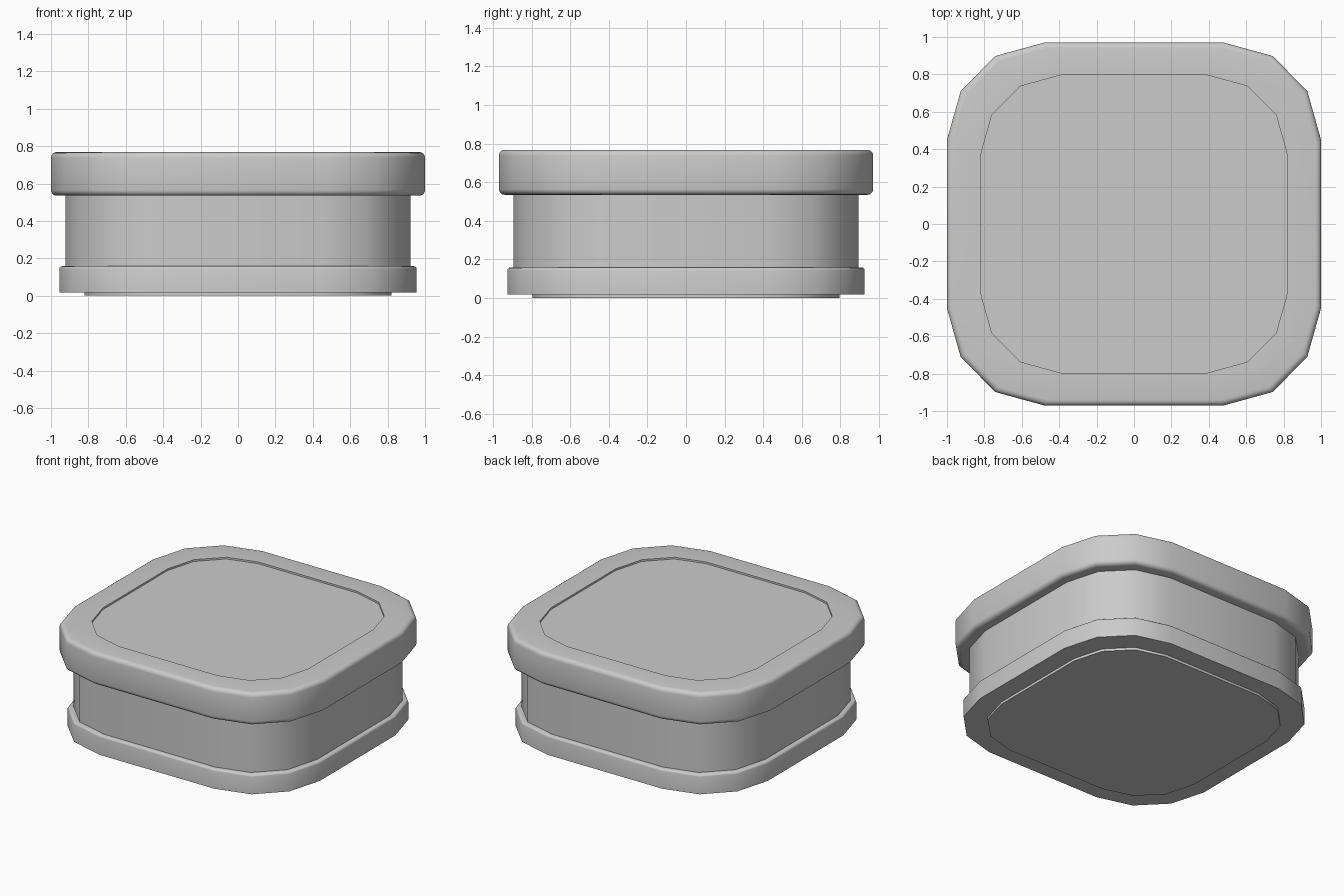
import bpy, bmesh, math

if "Cube" in bpy.data.objects:
    bpy.data.objects.remove(bpy.data.objects["Cube"])

# One quarter of the rounded-square outline, mirrored to 16 points
QUARTER = [(1.0, 0.45), (0.927, 0.71), (0.742, 0.898), (0.48, 0.97)]
OUTLINE = (QUARTER
           + [(-x, y) for x, y in reversed(QUARTER)]
           + [(-x, -y) for x, y in QUARTER]
           + [(x, -y) for x, y in reversed(QUARTER)])


def stack(name, rings):
    """Loft the outline through (scale, height) rings and cap both ends."""
    bm = bmesh.new()
    loops = [[bm.verts.new((x * s, y * s, z)) for x, y in OUTLINE] for s, z in rings]
    n = len(OUTLINE)
    for low, high in zip(loops, loops[1:]):
        for i in range(n):
            j = (i + 1) % n
            bm.faces.new((low[i], low[j], high[j], high[i]))
    bm.faces.new(loops[0][::-1])
    bm.faces.new(loops[-1])
    bmesh.ops.recalc_face_normals(bm, faces=bm.faces)
    mesh = bpy.data.meshes.new(name)
    bm.to_mesh(mesh)
    bm.free()
    obj = bpy.data.objects.new(name, mesh)
    bpy.context.collection.objects.link(obj)
    bpy.context.view_layer.objects.active = obj
    obj.select_set(True)
    bpy.ops.object.shade_smooth_by_angle(angle=math.radians(40))
    obj.select_set(False)
    return obj


def arc(scale, z, r, start, end, steps=4):
    """Rounded rim: quarter arc of radius r centred at (scale, z)."""
    angles = [math.radians(start + (end - start) * i / steps) for i in range(steps + 1)]
    return [(scale + r * math.cos(a), z + r * math.sin(a)) for a in angles]


# Base with a thin foot pad below
stack("base", [(0.82, 0.0), (0.82, 0.018), (0.955, 0.018)]
      + arc(0.94, 0.143, 0.015, 0, 90, 3) + [(0.92, 0.158)])

# Straight body wall
stack("body", [(0.922, 0.15), (0.922, 0.54)])

# Lid with rounded rims and a shallow recessed top panel
stack("lid", [(0.92, 0.535)] + arc(0.97, 0.565, 0.03, -90, 0)
      + arc(0.97, 0.738, 0.03, 0, 90) + [(0.82, 0.768), (0.82, 0.755)])
